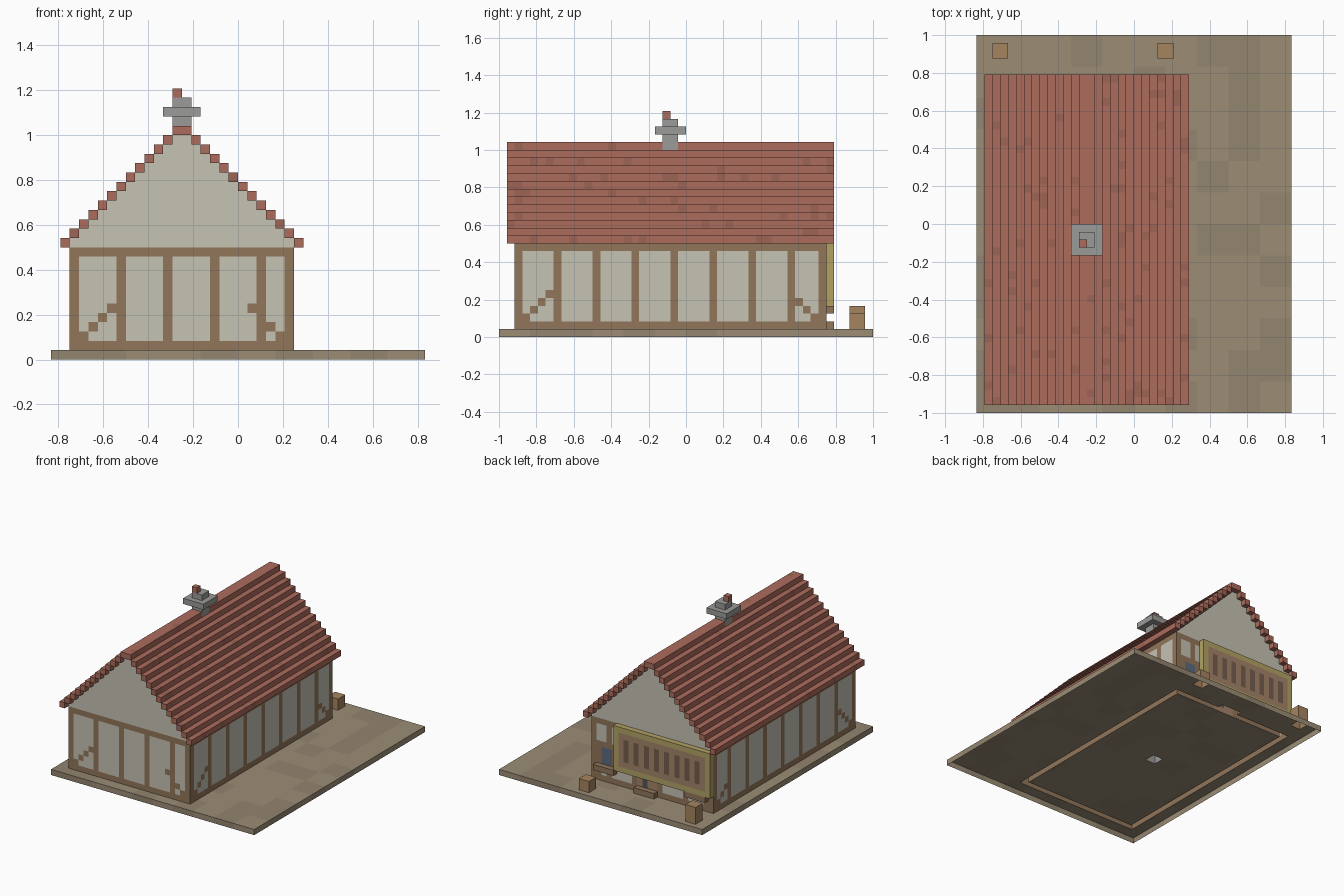
import bpy, bmesh, random
from mathutils import Vector

if "Cube" in bpy.data.objects:
    bpy.data.objects.remove(bpy.data.objects["Cube"])

random.seed(4)
U = 1 / 24          # edge of one block
cells = {}          # block position -> (part, colour); later parts replace earlier ones

COLOURS = {
    "earth": (156, 141, 118), "earth_dark": (147, 133, 111),
    "timber": (146, 118, 90), "plaster": (198, 194, 180),
    "tile": (172, 108, 92), "tile_dark": (158, 100, 85),
    "stone": (155, 156, 153), "gold": (178, 162, 100),
    "board": (164, 132, 105), "slat": (116, 92, 76),
    "glass": (92, 106, 128), "iron": (85, 85, 88), "crate": (166, 132, 95),
}


def make_material(name):
    mat = bpy.data.materials.new(name)
    mat.diffuse_color = [((c / 255 + 0.055) / 1.055) ** 2.4 for c in COLOURS[name]] + [1]
    mat.use_nodes = True
    mat.node_tree.nodes["Principled BSDF"].inputs["Base Color"].default_value = mat.diffuse_color
    return mat


MATS = {n: make_material(n) for n in COLOURS}


def fill(part, colour, x, y, z):
    """Fill the half-open block ranges x, y, z; colour may be a function of position."""
    for i in range(*x):
        for j in range(*y):
            for k in range(*z):
                cells[i, j, k] = (part, colour(i, j, k) if callable(colour) else colour)


# Ground slab with faint square patches
patches = {(a, b): random.random() < 0.25 for a in range(-5, 5) for b in range(-6, 6)}
fill("ground", lambda i, j, k: "earth_dark" if patches[i // 4, j // 4] else "earth",
     (-20, 20), (-24, 24), (0, 1))


# Half-timbered walls: sills, posts every five blocks, corner braces
def wall_block(u, n, k):
    brace = 2 <= k <= 5 and (u == k - 1 or u == n - k)
    timber = k in (1, 11) or u % 5 == 0 or u == n - 1 or brace
    return "timber" if timber else "plaster"


def wall(x, y, along_x):
    for i in range(*x):
        for j in range(*y):
            for k in range(1, 12):
                m = wall_block(i + 18, 24, k) if along_x else wall_block(j + 22, 40, k)
                cells[i, j, k] = ("timber_frame" if m == "timber" else "plaster_walls", m)


wall((-18, -17), (-22, 18), False)
wall((5, 6), (-22, 18), False)
wall((-18, 6), (-22, -21), True)
wall((-18, 6), (17, 18), True)

# Gables and stepped roof courses
for s in range(12):
    for j in (-22, 17):
        fill("gables", "plaster", (-18 + s, 6 - s), (j, j + 1), (12 + s, 13 + s))
for s in range(13):
    for i in (-19 + s, 6 - s):
        fill("roof", lambda *p: "tile_dark" if random.random() < 0.07 else "tile",
             (i, i + 1), (-23, 19), (12 + s, 13 + s))

# Chimney: shaft, cap and small pot
fill("chimney", "stone", (-7, -5), (-3, -1), (1, 28))
fill("chimney_cap", "stone", (-8, -4), (-4, 0), (26, 27))
fill("chimney_pot", "tile", (-7, -6), (-3, -2), (28, 29))

# Two back windows, mirrored about the middle of the house
for x0 in (1, -17):
    fill("window_frames", "timber", (x0, x0 + 4), (17, 18), (3, 8))
    fill("window_glass", "glass", (x0 + 1, x0 + 3), (17, 18), (4, 7))
    fill("window_sills", "timber", (x0, x0 + 4), (18, 19), (3, 4))

# Back door with handle and step
fill("door", "board", (-7, -3), (17, 18), (1, 8))
fill("door_handle", "iron", (-5, -4), (17, 18), (2, 4))
fill("door_step", "timber", (-7, -3), (18, 19), (1, 2))

# Hanging board on the back: gold rim, plain panel, dark slats
fill("board_rim", "gold", (-18, 1), (18, 19), (4, 12))
fill("board_panel", "board", (-17, 0), (18, 19), (5, 11))
for i in range(-16, 0, 2):
    fill("board_slats", "slat", (i, i + 1), (18, 19), (6, 10))

# Crates beside the entrance
fill("tall_crate", "crate", (-18, -16), (21, 23), (1, 4))
fill("low_crate", "crate", (3, 5), (21, 23), (1, 3))


# Turn the exposed block sides of each part into a mesh (underside stays open)
def side_quads(cell):
    for axis in range(3):
        for sign in (0, 1):
            n = list(cell)
            n[axis] += 1 if sign else -1
            if tuple(n) in cells or n[2] < 0:
                continue
            a, b = (axis + 1) % 3, (axis + 2) % 3
            quad = []
            for da, db in ((0, 0), (1, 0), (1, 1), (0, 1)):
                v = list(cell)
                v[axis] += sign
                v[a] += da
                v[b] += db
                quad.append(tuple(v))
            yield quad if sign else quad[::-1]


def build(part):
    bm = bmesh.new()
    verts, slots = {}, []
    for cell, (owner, colour) in cells.items():
        if owner != part:
            continue
        if colour not in slots:
            slots.append(colour)
        for quad in side_quads(cell):
            for p in quad:
                if p not in verts:
                    verts[p] = bm.verts.new(Vector(p) * U)
            face = bm.faces.new([verts[p] for p in quad])
            face.material_index = slots.index(colour)
    bmesh.ops.dissolve_limit(bm, angle_limit=0.01, verts=bm.verts[:], edges=bm.edges[:],
                             use_dissolve_boundaries=False, delimit={"MATERIAL"})
    mesh = bpy.data.meshes.new(part)
    bm.to_mesh(mesh)
    bm.free()
    for s in slots:
        mesh.materials.append(MATS[s])
    bpy.context.collection.objects.link(bpy.data.objects.new(part, mesh))


for part in dict.fromkeys(owner for owner, _ in cells.values()):
    build(part)
